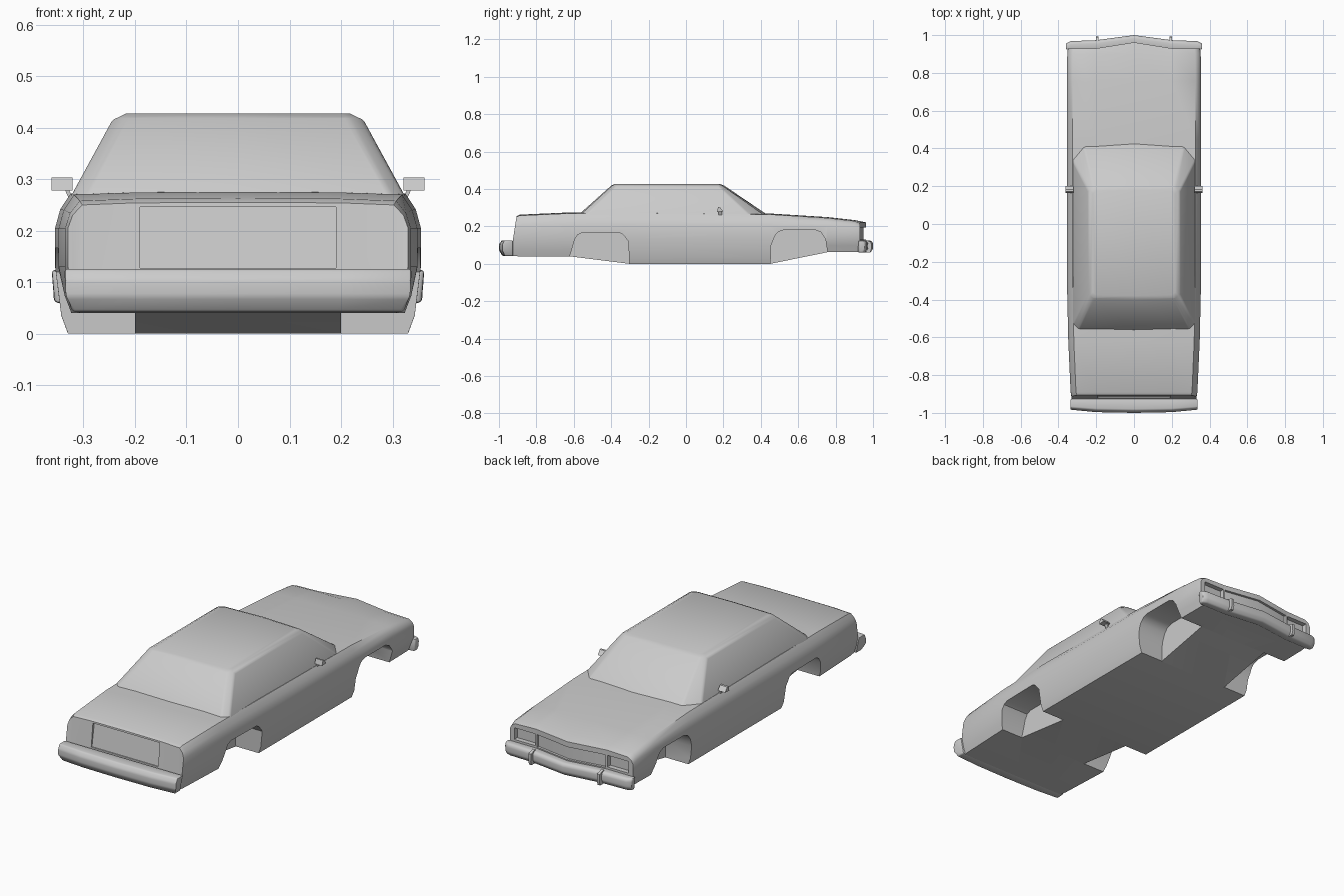
import bpy, bmesh
from math import radians
from mathutils import Vector

cube = bpy.data.objects.get("Cube")
if cube:
    bpy.data.objects.remove(cube, do_unlink=True)

GREY = (0.6, 0.6, 0.6, 1)
paint = bpy.data.materials.new("plain grey")
paint.use_nodes = True
paint.diffuse_color = GREY
paint.node_tree.nodes["Principled BSDF"].inputs["Base Color"].default_value = GREY


def finish(name, bm):
    bmesh.ops.recalc_face_normals(bm, faces=bm.faces)
    mesh = bpy.data.meshes.new(name)
    bm.to_mesh(mesh)
    bm.free()
    mesh.materials.append(paint)
    obj = bpy.data.objects.new(name, mesh)
    bpy.context.collection.objects.link(obj)
    return obj


def activate(obj):
    bpy.ops.object.select_all(action='DESELECT')
    obj.select_set(True)
    bpy.context.view_layer.objects.active = obj


def smooth(obj, angle=35):
    activate(obj)
    bpy.ops.object.shade_smooth_by_angle(angle=radians(angle))


def loft(name, rings):
    """Skin closed rings; each end is capped with strips of quads."""
    bm = bmesh.new()
    rows = [[bm.verts.new(p) for p in ring] for ring in rings]
    n = len(rows[0])
    for a, b in zip(rows, rows[1:]):
        for i in range(n):
            bm.faces.new((a[i], a[(i + 1) % n], b[(i + 1) % n], b[i]))
    m = n // 2
    for r in (rows[0], rows[-1]):
        for i in range(-(m // 2), m // 2):
            bm.faces.new((r[i], r[i + 1], r[m - 1 - i], r[m - i]))
    return finish(name, bm)


def prism(name, outline, low, high, axis):
    """Extrude a flat outline along x (outline is y,z) or z (outline is x,y)."""
    def place(p, d):
        return (d, p[0], p[1]) if axis == 'x' else (p[0], p[1], d)
    bm = bmesh.new()
    ends = [[bm.verts.new(place(p, d)) for p in outline] for d in (low, high)]
    for e in ends:
        bm.faces.new(e)
    n = len(outline)
    for i in range(n):
        j = (i + 1) % n
        bm.faces.new((ends[0][i], ends[0][j], ends[1][j], ends[1][i]))
    return finish(name, bm)


def bevel(obj, width, segments=2, angle=25):
    mod = obj.modifiers.new("soft edges", 'BEVEL')
    mod.width, mod.segments = width, segments
    mod.limit_method, mod.angle_limit = 'ANGLE', radians(angle)
    activate(obj)
    bpy.ops.object.modifier_apply(modifier=mod.name)


def mirrored(half):
    return half + [Vector((-p[0], p[1], p[2])) for p in half[-2:0:-1]]


# Lower body: cross-sections from the tail (-y) to the nose (+y)
def body_ring(y, k, floor, deck):
    waist = min(0.205, deck - 0.03)
    half = [(0, floor), (0.2, floor), (0.33 * k, floor), (0.343 * k, floor + 0.035),
            (0.355 * k, 0.13), (0.355 * k, waist), (0.345 * k, (waist + deck) / 2 + 0.003),
            (0.325 * k, deck), (0.2, deck + 0.004), (0, deck + 0.005)]
    pts = []
    for x, z in half:
        shift = 0
        if y < -0.92:
            shift = 0.025 * max(0, z - 0.1) / 0.16       # raked tail
        elif y > 0.91:
            shift = 0.032 * max(0, 1 - x / 0.2)          # pointed nose
        pts.append(Vector((x, y + shift, z)))
    return mirrored(pts)


stations = [(-0.93, 0.93, 0.042, 0.25), (-0.89, 0.945, 0.04, 0.258), (-0.62, 0.98, 0.04, 0.27),
            (-0.3, 1, 0, 0.272), (0.45, 1, 0, 0.264), (0.755, 1, 0.062, 0.245),
            (0.9, 0.995, 0.063, 0.229), (0.93, 0.985, 0.065, 0.217)]
body = loft("lower_body", [body_ring(*s) for s in stations])

# Cutters: wheel wells, headlight pockets, grille and tail panel
rear_arch = [(-0.63, -0.1), (-0.62, 0.045), (-0.595, 0.13), (-0.58, 0.155), (-0.555, 0.166),
             (-0.355, 0.166), (-0.335, 0.155), (-0.308, 0.12), (-0.3, -0.1)]
front_arch = [(0.45, -0.1), (0.455, 0.1), (0.475, 0.15), (0.495, 0.172), (0.525, 0.182),
              (0.69, 0.182), (0.72, 0.17), (0.745, 0.135), (0.757, 0.06), (0.757, -0.1)]
cutters = []
for s in (-1, 1):
    for arch in (rear_arch, front_arch):
        cutters.append(prism("well_cutter", arch, s * 0.2, s * 0.5, 'x'))
    lamp = [(s * 0.205, 0.905), (s * 0.325, 0.905), (s * 0.325, 1.1), (s * 0.205, 1.1)]
    cutters.append(prism("lamp_cutter", lamp, 0.135, 0.195, 'z'))
grille = [(-0.195, 0.918), (0, 0.95), (0.195, 0.918), (0.195, 1.1), (-0.195, 1.1)]
cutters.append(prism("grille_cutter", grille, 0.13, 0.195, 'z'))
tail = [(-1.1, 0.128), (-0.914, 0.128), (-0.895, 0.246), (-1.1, 0.246)]
cutters.append(prism("tail_cutter", tail, -0.19, 0.19, 'x'))
for c in cutters:
    c.hide_render = True
    mod = body.modifiers.new("cut", 'BOOLEAN')
    mod.operation, mod.solver, mod.object = 'DIFFERENCE', 'EXACT', c
    activate(body)
    bpy.ops.object.modifier_apply(modifier=mod.name)
for c in cutters:
    bpy.data.objects.remove(c, do_unlink=True)
smooth(body)


# Cabin: rings from the beltline up to the roof
def cabin_ring(z, half):
    return mirrored([Vector((x, y, z)) for x, y in half])


cabin = loft("cabin", [
    cabin_ring(0.262, [(0, 0.435), (0.265, 0.415), (0.327, 0.34),
                       (0.327, -0.535), (0.3, -0.565), (0, -0.575)]),
    cabin_ring(0.418, [(0, 0.205), (0.215, 0.195), (0.242, 0.175),
                       (0.242, -0.375), (0.215, -0.395), (0, -0.4)]),
    cabin_ring(0.427, [(0, 0.18), (0.2, 0.175), (0.218, 0.16),
                       (0.218, -0.36), (0.2, -0.375), (0, -0.38)])])
bevel(cabin, 0.008)
smooth(cabin, 40)


# Bumpers: one rounded section carried across the width
def bumper(name, path, low, high, tuck):
    mid = (low + high) / 2
    rings = []
    for x, outer, inner in path:
        depth = outer - inner
        rings.append([Vector(p) for p in (
            (x * tuck, inner, low), (x * tuck, inner + depth * 0.75, low),
            (x, outer, mid - 0.012), (x, outer, mid + 0.02),
            (x, inner + depth * 0.8, high), (x, inner, high))])
    obj = loft(name, rings)
    bevel(obj, 0.006)
    smooth(obj, 40)


def across(half):
    return [(-x, a, b) for x, a, b in half[:0:-1]] + half


bumper("rear_bumper", across([(0, -1.0, -0.925), (0.2, -0.996, -0.925),
                              (0.337, -0.983, -0.925)]), 0.042, 0.126, 0.95)
bumper("front_bumper", across([(0, 1.0, 0.945), (0.2, 0.973, 0.92), (0.335, 0.968, 0.92),
                               (0.361, 0.955, 0.925)]), 0.06, 0.124, 0.985)

# Paired small parts: bumper guards, mirrors and their arms
for s, side in ((-1, "right"), (1, "left")):
    guard = prism(side + "_bumper_guard", [(0.955, 0.06), (0.985, 0.06), (0.992, 0.08),
                  (0.99, 0.118), (0.955, 0.13)], s * 0.188, s * 0.202, 'x')
    smooth(guard)
    head = prism(side + "_mirror", [(0.165, 0.278), (0.172, 0.303), (0.182, 0.302),
                 (0.2, 0.28)], s * 0.321, s * 0.362, 'x')
    smooth(head)
    arm = prism(side + "_mirror_arm", [(s * 0.315, 0.175), (s * 0.323, 0.175),
                (s * 0.323, 0.192), (s * 0.315, 0.192)], 0.25, 0.282, 'z')
    for v in arm.data.vertices:
        if v.co.z > 0.27:
            v.co.x += s * 0.014
